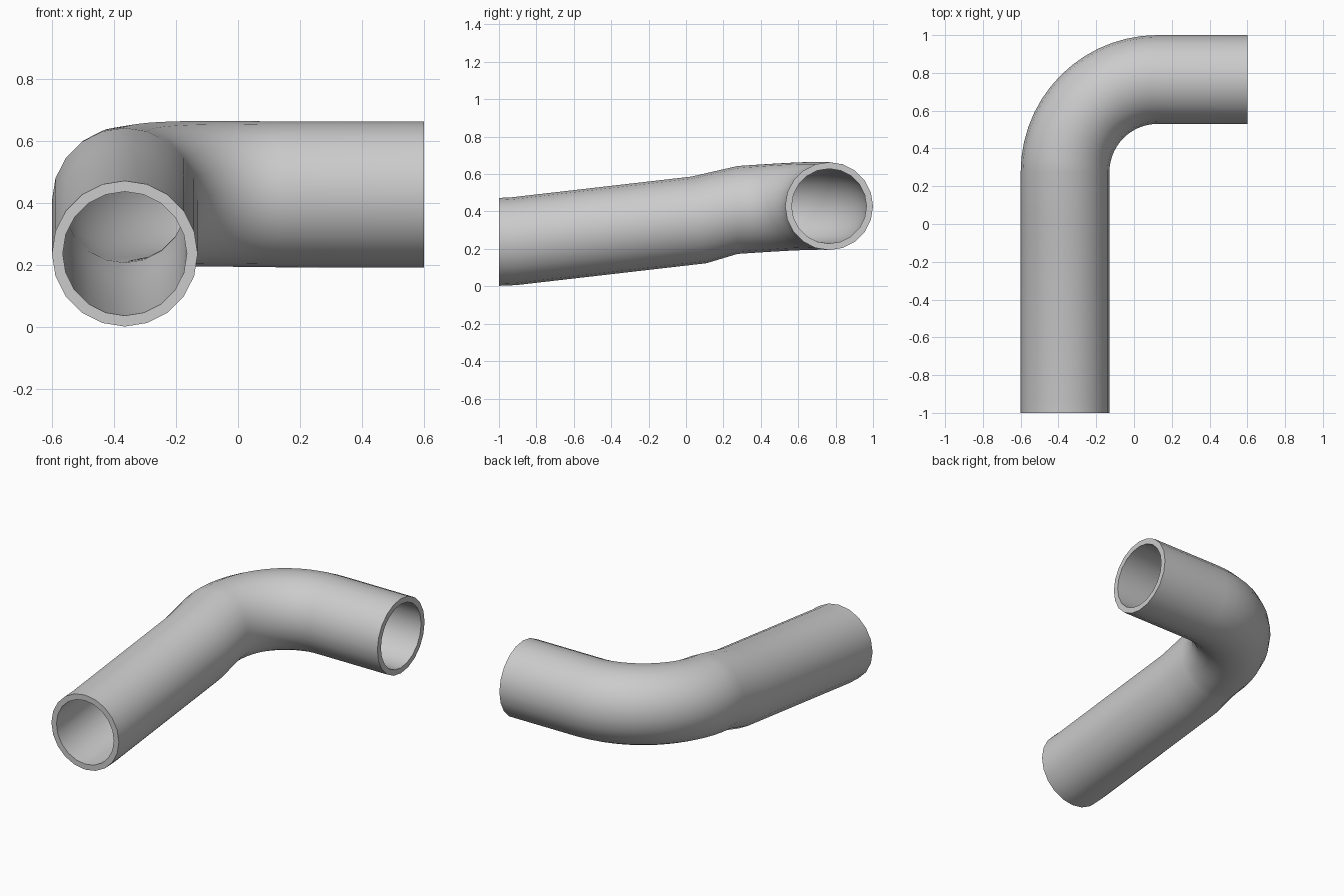
import bpy, bmesh
from math import sin, cos, pi
from mathutils import Vector

if "Cube" in bpy.data.objects:
    bpy.data.objects.remove(bpy.data.objects["Cube"])

SIDES, OUTER, INNER = 20, 0.235, 0.2
X0, Y1 = -0.365, 0.765          # centre lines of the two straight legs
BEND = 0.49                     # bend radius of the centre line
CX, CY = X0 + BEND, Y1 - BEND   # bend centre

# Path stations: (position, tangent)
stations = [
    (Vector((X0, -1.0, 0.2375)), Vector((0, 1, 0))),
    (Vector((X0, -0.92, 0.2410)), Vector((0, 1, 0.06))),
    (Vector((X0, 0.07, 0.355)), Vector((0, 1, 0.17))),
]
STEPS = 14
for i in range(STEPS + 1):      # rising quarter bend
    f = i / STEPS
    a = f * pi / 2
    z = 0.408 + 0.0205 * f + 0.01 * sin(pi * f)
    stations.append((Vector((CX - BEND * cos(a), CY + BEND * sin(a), z)),
                     Vector((sin(a), cos(a), 0))))
stations.append((Vector((0.6, Y1, 0.4285)), Vector((1, 0, 0))))

bm = bmesh.new()


def ring(pos, tangent, radius):
    """Circle of vertices square to the path, kept above the ground."""
    side = tangent.cross(Vector((0, 0, 1))).normalized()
    up = side.cross(tangent).normalized()
    verts = []
    for k in range(SIDES):
        a = 2 * pi * k / SIDES
        p = pos + side * (radius * cos(a)) + up * (radius * sin(a))
        p.z = max(p.z, 0.0)
        verts.append(bm.verts.new(p))
    return verts


def bridge(r1, r2):
    for k in range(SIDES):
        n = (k + 1) % SIDES
        bm.faces.new((r1[k], r1[n], r2[n], r2[k]))


# Outer wall forward, inner wall back, closed by the two end rims
rings = [ring(p, t, OUTER) for p, t in stations]
rings += [ring(p, t, INNER) for p, t in reversed(stations)]
for i in range(len(rings)):
    bridge(rings[i], rings[(i + 1) % len(rings)])
bmesh.ops.recalc_face_normals(bm, faces=bm.faces[:])

mesh = bpy.data.meshes.new("bent_pipe")
bm.to_mesh(mesh)
bm.free()
pipe = bpy.data.objects.new("bent_pipe", mesh)
bpy.context.collection.objects.link(pipe)
bpy.context.view_layer.objects.active = pipe
pipe.select_set(True)
bpy.ops.object.shade_smooth_by_angle(angle=0.6)
